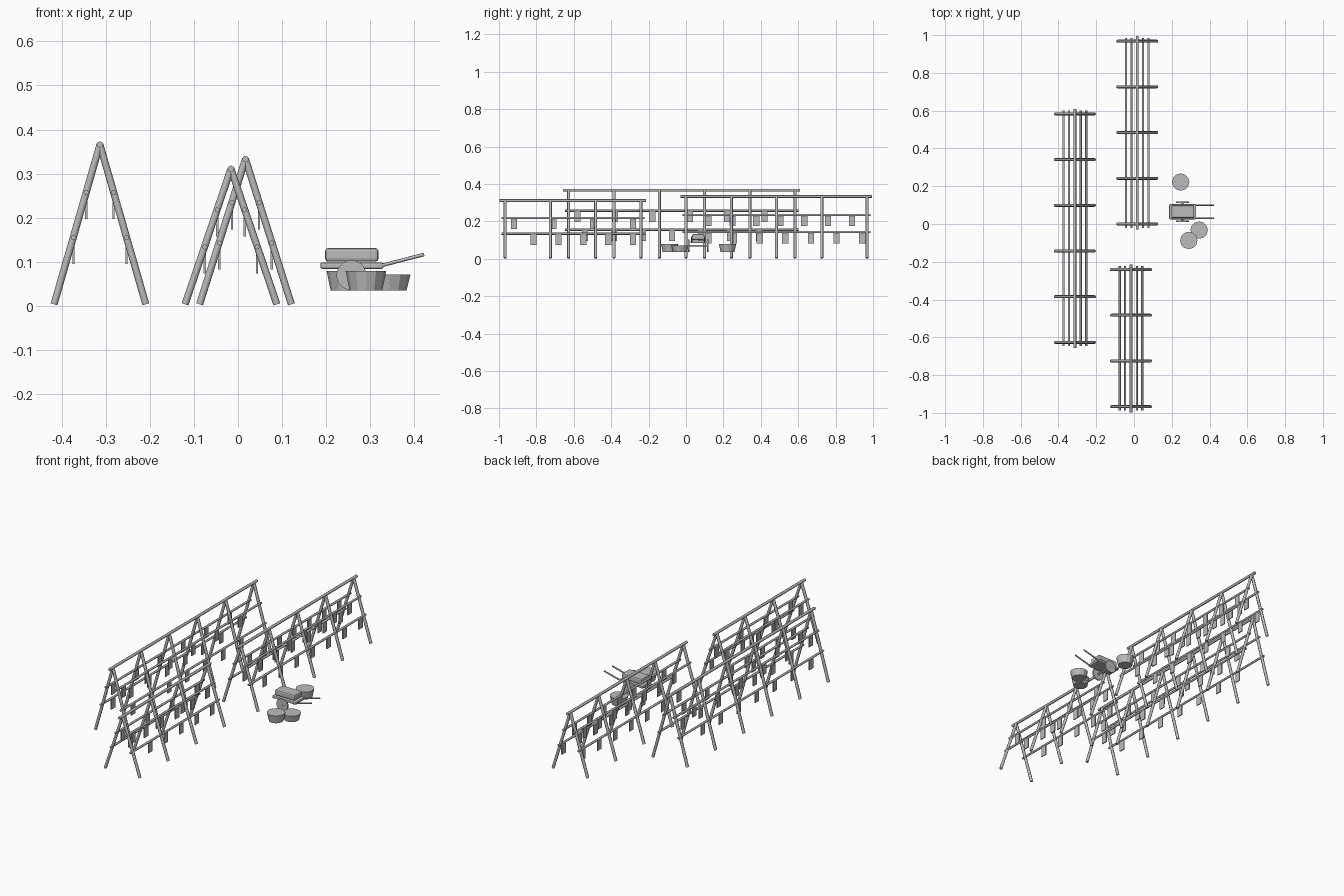
import bpy
import math
from mathutils import Vector

cube = bpy.data.objects.get("Cube")
if cube:
    bpy.data.objects.remove(cube, do_unlink=True)

GREY = (0.50, 0.50, 0.50, 1.0)
mat = bpy.data.materials.new("plain grey")
mat.use_nodes = True
mat.diffuse_color = GREY
mat.node_tree.nodes["Principled BSDF"].inputs["Base Color"].default_value = GREY


def finish(name):
    ob = bpy.context.object
    ob.name = name
    ob.data.materials.append(mat)
    return ob


def pole(name, a, b, radius, sides=8):
    a, b = Vector(a), Vector(b)
    d = b - a
    bpy.ops.mesh.primitive_cylinder_add(
        vertices=sides, radius=radius, depth=d.length, location=(a + b) / 2,
        rotation=d.to_track_quat("Z", "Y").to_euler())
    ob = finish(name)
    bpy.ops.object.shade_smooth_by_angle(angle=math.radians(50))
    return ob


def box(name, centre, size, bevel=0):
    bpy.ops.mesh.primitive_cube_add(size=1, location=centre)
    ob = finish(name)
    ob.scale = size
    bpy.ops.object.transform_apply(location=False, rotation=False, scale=True)
    if bevel:
        mod = ob.modifiers.new("soft edges", "BEVEL")
        mod.width = bevel
        mod.segments = 2
    return ob


def rack(name, x, y0, frames, apex, upper, lower, upper_cloths, lower_cloths):
    """A-frames joined by a ridge and four rails hung with strips."""
    y1 = y0 + 0.242 * (frames - 1)
    spread = 0.104
    for i in range(frames):
        y = y0 + 0.242 * i
        for side in (-1, 1):
            pole(name + "_leg", (x + side * spread, y, 0.004), (x, y, apex), 0.008)
    pole(name + "_ridge", (x, y0 - 0.03, apex), (x, y1 + 0.027, apex), 0.0075)
    for z, cloths in ((upper, upper_cloths), (lower, lower_cloths)):
        for side in (-1, 1):
            rx = x + side * spread * (apex - z) / apex
            pole(name + "_rail", (rx, y0 - 0.02, z), (rx, y1 + 0.018, z), 0.0058)
            for y in cloths:
                box(name + "_hanging_strip", (rx, y, z - 0.03), (0.005, 0.033, 0.06))


def spaced(start, step, count):
    return [start + step * i for i in range(count)]


# Three drying racks
rack("long_rack", -0.313, -0.627, 6, 0.366, 0.257, 0.155,
     spaced(-0.58, 0.2, 6), spaced(-0.54, 0.155, 7))
rack("middle_rack", 0.017, 0.0, 5, 0.333, 0.234, 0.143,
     spaced(0.12, 0.128, 7), spaced(0.12, 0.137, 7))
rack("short_rack", -0.016, -0.967, 4, 0.311, 0.218, 0.134,
     spaced(-0.92, 0.212, 4), spaced(-0.815, 0.133, 5))

# Hand cart
CY = 0.065
box("cart_bed", (0.258, CY, 0.0915), (0.143, 0.08, 0.014), 0.004)
box("cart_load", (0.258, CY, 0.116), (0.121, 0.066, 0.031), 0.007)
pole("cart_axle", (0.257, CY - 0.055, 0.07), (0.257, CY + 0.055, 0.07), 0.005)
for side in (-1, 1):
    y = CY + side * 0.05
    pole("cart_wheel", (0.257, y - 0.004, 0.07), (0.257, y + 0.004, 0.07), 0.034, 20)
    hy = CY + side * 0.035
    pole("cart_handle", (0.31, hy, 0.088), (0.422, hy, 0.117), 0.004)

# Tubs
for x, y, top in ((0.247, 0.222, 0.079), (0.29, -0.087, 0.079), (0.345, -0.032, 0.071)):
    bpy.ops.mesh.primitive_cone_add(vertices=12, radius1=0.037, radius2=0.046,
                                    depth=top - 0.035, location=(x, y, (top + 0.035) / 2))
    finish("tub")
